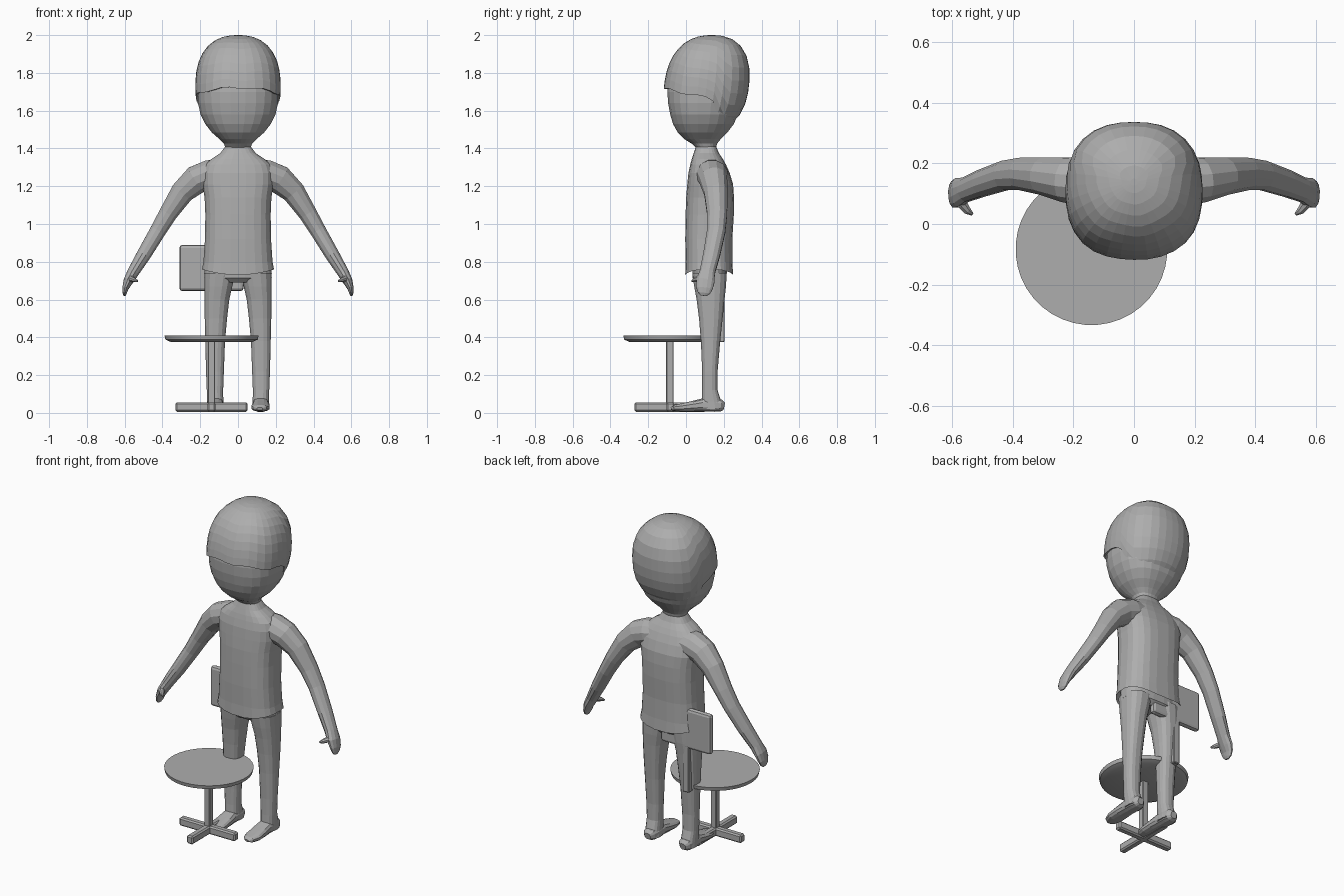
import bpy, bmesh, math
from mathutils import Vector

if "Cube" in bpy.data.objects:
    bpy.data.objects.remove(bpy.data.objects["Cube"])

grey = bpy.data.materials.new("plain grey")
grey.diffuse_color = (0.42, 0.42, 0.42, 1)
grey.use_nodes = True
grey.node_tree.nodes["Principled BSDF"].inputs["Base Color"].default_value = grey.diffuse_color


def finish(name, bm, smooth=None):
    bmesh.ops.recalc_face_normals(bm, faces=bm.faces)
    me = bpy.data.meshes.new(name)
    bm.to_mesh(me)
    bm.free()
    me.materials.append(grey)
    ob = bpy.data.objects.new(name, me)
    bpy.context.collection.objects.link(ob)
    if smooth:
        bpy.ops.object.select_all(action='DESELECT')
        ob.select_set(True)
        bpy.context.view_layer.objects.active = ob
        bpy.ops.object.shade_smooth_by_angle(angle=math.radians(smooth))
    return ob


def skin(bm, rings, caps=True):
    """Join rings of points with quads."""
    rows = [[bm.verts.new(p) for p in r] for r in rings]
    n = len(rows[0])
    for a, b in zip(rows, rows[1:]):
        for i in range(n):
            bm.faces.new((a[i], a[(i + 1) % n], b[(i + 1) % n], b[i]))
    if caps:
        bm.faces.new(rows[0])
        bm.faces.new(rows[-1])


def oval(n, power):
    """Unit superellipse."""
    out = []
    for i in range(n):
        a = 2 * math.pi * (i + 0.5) / n
        c, s = math.cos(a), math.sin(a)
        out.append((math.copysign(abs(c) ** (2 / power), c),
                    math.copysign(abs(s) ** (2 / power), s)))
    return out


def stack(name, rows, n=24, power=2.4, smooth=None, dz=None):
    """Horizontal rings: (z, x centre, x radius, y front, y back)."""
    bm = bmesh.new()
    rings = []
    for z, cx, rx, y0, y1 in rows:
        rings.append([Vector((cx + rx * u, (y0 + y1) / 2 + (y1 - y0) / 2 * v,
                              z + (dz(z, u) if dz else 0))) for u, v in oval(n, power)])
    skin(bm, rings)
    return finish(name, bm, smooth)


def tube(name, pts, side=1, n=12, up=(0, 1, 0), power=2):
    """Path rings: (x, y, z, radius across, radius along 'up')."""
    bm = bmesh.new()
    P = [Vector((p[0] * side, p[1], p[2])) for p in pts]
    rings = []
    for i, p in enumerate(pts):
        t = (P[min(i + 1, len(P) - 1)] - P[max(i - 1, 0)]).normalized()
        a = t.cross(Vector(up)).normalized()
        b = a.cross(t)
        rings.append([P[i] + a * p[3] * u + b * p[4] * v for u, v in oval(n, power)])
    skin(bm, rings)
    return finish(name, bm)


def box(name, x, y, z, bevel=0.004, seg=1):
    bm = bmesh.new()
    bmesh.ops.create_cube(bm, size=1)
    for v in bm.verts:
        v.co = [m[0] + (c + 0.5) * (m[1] - m[0]) for c, m in zip(v.co, (x, y, z))]
    bmesh.ops.bevel(bm, geom=bm.edges[:], offset=bevel, segments=seg,
                    profile=0.5, affect='EDGES')
    return finish(name, bm)


# face and neck
stack("head", [
    (1.36, 0, .075, .05, .17), (1.405, 0, .068, .05, .16), (1.425, 0, .075, .03, .165),
    (1.45, 0, .10, -.01, .185), (1.485, 0, .14, -.045, .22), (1.53, 0, .175, -.07, .255),
    (1.58, 0, .20, -.085, .275), (1.64, 0, .213, -.096, .29), (1.70, 0, .215, -.10, .30),
    (1.80, 0, .20, -.09, .30), (1.90, 0, .14, -.02, .25)])


# hair cap: rounded shell whose lower edge drops toward the back
def hair_point(a, e, k=1.0):
    c, s, z = math.cos(a) * math.cos(e), math.sin(a) * math.cos(e), math.sin(e)
    r = (abs(c) ** 2.4 + abs(s) ** 2.4 + abs(z) ** 2.4) ** (-1 / 2.4) * k
    h = z * r
    return Vector((.226 * c * r, .108 + .225 * s * r + .03 * h,
                   1.725 + (.275 if h > 0 else .245) * h))


def hair_edge(a):
    s = math.sin(a)                      # -1 front, 1 back
    t = min(max((s - 0.1) / 0.5, 0), 1)
    wave = 1.5 * math.cos(7 * a + .6) * (1 - t)
    return math.radians(-1 - 12 * min(1, 1 + s) - 36 * t * t * (3 - 2 * t) + wave)


bm = bmesh.new()
N, M = 32, 10
angles = [2 * math.pi * i / N for i in range(N)]
rings = [[hair_point(a, hair_edge(a), .86) for a in angles]]
for j in range(M):
    f = j / M
    rings.append([hair_point(a, hair_edge(a) * (1 - f) + math.pi / 2 * f) for a in angles])
rings.append([hair_point(a, math.radians(87)) for a in angles])
skin(bm, rings)
finish("hair", bm)

# shirt body, hem rises at the sides
stack("shirt", [
    (.76, 0, .165, .03, .22), (.73, 0, .192, -.005, .25), (.80, 0, .184, -.003, .246),
    (.92, 0, .176, -.005, .246), (1.05, 0, .174, -.003, .254), (1.14, 0, .178, 0, .255),
    (1.21, 0, .19, .006, .25), (1.27, 0, .19, .012, .232), (1.315, 0, .175, .022, .212),
    (1.345, 0, .14, .03, .195), (1.375, 0, .095, .04, .175), (1.41, 0, .068, .052, .16)],
    power=2.7, dz=lambda z, u: .03 * u * u if z < .77 else 0)

# hips
stack("hips", [(.69, 0, .15, .06, .19), (.715, 0, .18, .035, .215),
               (.80, 0, .175, .03, .22)], power=2.6)

for s, label in ((1, "left"), (-1, "right")):
    # arm, running from inside the shoulder to the fingertips
    tube(label + "_arm", [
        (.08, .135, 1.275, .07, .08), (.15, .138, 1.262, .08, .085),
        (.22, .145, 1.235, .078, .076), (.295, .158, 1.168, .064, .064),
        (.37, .165, 1.055, .05, .055), (.425, .16, .962, .044, .05),
        (.50, .135, .835, .039, .046), (.555, .113, .745, .032, .042),
        (.58, .103, .70, .027, .05), (.596, .098, .66, .017, .045),
        (.600, .095, .635, .012, .034), (.601, .093, .62, .005, .016)], s)
    # thumb
    tube(label + "_thumb", [
        (.582, .10, .715, .02, .018), (.565, .065, .71, .018, .016),
        (.548, .043, .703, .013, .012), (.532, .032, .697, .005, .005)],
        s, n=8, up=(0, 0, 1))
    # leg
    stack(label + "_leg", [
        (.02, s * .12, .046, .09, .195), (.06, s * .121, .044, .082, .187),
        (.12, s * .122, .044, .085, .168), (.22, s * .122, .048, .085, .168),
        (.38, s * .121, .053, .078, .182), (.50, s * .117, .060, .068, .195),
        (.60, s * .112, .067, .055, .205), (.67, s * .104, .075, .042, .213),
        (.74, s * .096, .084, .032, .217)], n=16, power=2.5)
    # foot
    tube(label + "_foot", [
        (.115, -.078, .022, .015, .008), (.117, -.062, .026, .036, .016),
        (.12, -.02, .029, .049, .022), (.12, .04, .036, .048, .029),
        (.12, .09, .042, .044, .036), (.12, .15, .042, .045, .037),
        (.12, .185, .038, .038, .033), (.12, .203, .034, .02, .02)],
        s, up=(0, 0, 1), power=2.6)

# chair: round seat, post, cross base, back post and backrest
CX, CY = -.14, -.083
stack("seat", [(.375, CX, .215, CY - .215, CY + .215), (.388, CX, .245, CY - .245, CY + .245),
               (.41, CX, .25, CY - .25, CY + .25)], n=40, power=2, smooth=30)
box("seat_post", (CX - .019, CX + .019), (CY - .022, CY + .018), (.03, .385))
box("base_bar_across", (CX - .19, CX + .19), (CY - .021, CY + .021), (.006, .056), .008)
box("base_bar_along", (CX - .021, CX + .021), (CY - .19, CY + .19), (.006, .056), .008)
box("back_bracket", (CX - .021, CX + .021), (CY + .1, .2), (.375, .39))
box("back_post", (CX - .021, CX + .021), (.17, .205), (.376, .80))
box("backrest", (CX - .17, CX + .17), (.168, .206), (.645, .89), .016, 2)
